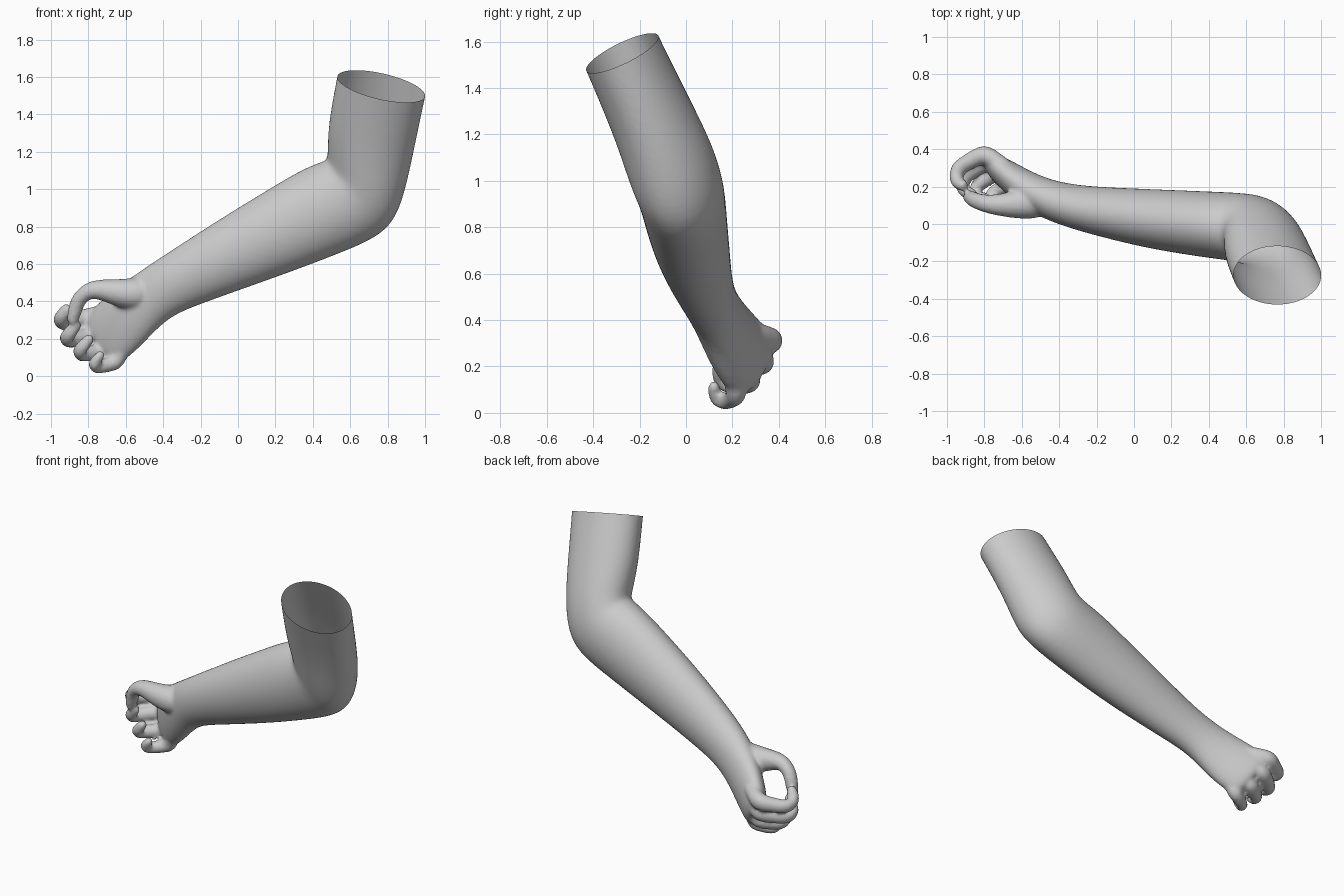
import bpy, bmesh, math
from mathutils import Vector as V

bm = bmesh.new()

def loft(sections, sides=24):
    """Closed skin through elliptical rings given as (centre, half axis u, half axis v)."""
    rings = []
    for c, u, v in sections:
        c, u, v = V(c), V(u), V(v)
        rings.append([bm.verts.new(c + u * math.cos(2 * math.pi * i / sides)
                                   + v * math.sin(2 * math.pi * i / sides)) for i in range(sides)])
    for a, b in zip(rings, rings[1:]):
        for i in range(sides):
            j = (i + 1) % sides
            bm.faces.new((a[i], a[j], b[j], b[i]))
    bm.faces.new(rings[0])
    bm.faces.new(rings[-1][::-1])

def digit(points):
    """Round tube along (x, y, z, radius) joints with a rounded tip."""
    p = [V(q[:3]) for q in points]
    r = [q[3] for q in points]
    end = (p[-1] - p[-2]).normalized()
    p.append(p[-1] + end * r[-1] * 0.75)
    r.append(r[-1] * 0.65)
    side = None
    secs = []
    for i in range(len(p)):
        t = (p[min(i + 1, len(p) - 1)] - p[max(i - 1, 0)]).normalized()
        side = t.orthogonal() if side is None else side - t * side.dot(t)
        side.normalize()
        secs.append((p[i], side * r[i], t.cross(side) * r[i]))
    loft(secs, 14)

# Upper arm, elbow, forearm, wrist and palm
loft([
    ((0.83, -0.41, 1.85), (0.24, 0, -0.05), (0, 0.155, 0.07)),
    ((0.765, -0.275, 1.55), (0.238, 0, -0.05), (0, 0.157, 0.07)),
    ((0.71, -0.145, 1.27), (0.233, 0, -0.06), (0, 0.168, 0.07)),
    ((0.69, -0.075, 1.10), (0.21, 0, -0.09), (0, 0.185, 0.06)),
    ((0.66, -0.04, 1.00), (0.19, 0, -0.15), (0, 0.19, 0.03)),
    ((0.60, -0.02, 0.945), (0.155, 0, -0.205), (0, 0.187, 0)),
    ((0.415, -0.005, 0.87), (0.09, 0, -0.23), (0, 0.18, 0)),
    ((0.20, 0.015, 0.765), (0.08, 0, -0.21), (0, 0.168, 0)),
    ((-0.01, 0.04, 0.665), (0.072, 0, -0.187), (0, 0.152, 0)),
    ((-0.27, 0.08, 0.535), (0.07, 0, -0.15), (0.01, 0.122, 0)),
    ((-0.45, 0.125, 0.44), (0.075, -0.01, -0.123), (0.02, 0.105, 0)),
    ((-0.59, 0.195, 0.315), (0.09, -0.055, -0.135), (0.035, 0.088, 0)),
    ((-0.71, 0.285, 0.205), (0.085, -0.08, -0.14), (0.043, 0.058, -0.008)),
    ((-0.745, 0.305, 0.175), (0.06, -0.06, -0.105), (0.03, 0.04, -0.006)),
])

# Four curled fingers: knuckle, middle joint, end joint, tip, radius
wrist = V((-0.47, 0.14, 0.41))
for mcp, pip, dip, tip, r in [
    ((-0.80, 0.38, 0.31), (-0.95, 0.295, 0.285), (-0.953, 0.225, 0.305), (-0.915, 0.205, 0.36), 0.042),
    ((-0.775, 0.345, 0.215), (-0.92, 0.245, 0.19), (-0.92, 0.175, 0.205), (-0.865, 0.16, 0.275), 0.041),
    ((-0.725, 0.285, 0.13), (-0.85, 0.20, 0.115), (-0.855, 0.145, 0.13), (-0.795, 0.14, 0.20), 0.039),
    ((-0.655, 0.22, 0.07), (-0.765, 0.165, 0.045), (-0.78, 0.125, 0.055), (-0.735, 0.12, 0.115), 0.035),
]:
    m, a, b, t = V(mcp), V(pip), V(dip), V(tip)
    digit([(*wrist.lerp(m, 0.45), r), (*wrist.lerp(m, 0.85), r * 1.25), (*m, r * 1.35),
           (*m.lerp(a, 0.5), r * 1.1), (*a, r * 1.1), (*b, r), (*t, r * 0.8)])

# Thumb
digit([(-0.47, 0.125, 0.45, 0.09), (-0.58, 0.11, 0.435, 0.09), (-0.69, 0.10, 0.455, 0.065),
       (-0.785, 0.105, 0.47, 0.05), (-0.85, 0.125, 0.42, 0.043), (-0.87, 0.14, 0.36, 0.041),
       (-0.885, 0.145, 0.30, 0.033)])

bmesh.ops.recalc_face_normals(bm, faces=bm.faces)
mesh = bpy.data.meshes.new("arm")
bm.to_mesh(mesh)
bm.free()
arm = bpy.data.objects.new("arm", mesh)
bpy.context.collection.objects.link(arm)

# Fuse the parts into one smooth skin
sub = arm.modifiers.new("round", 'SUBSURF')
sub.levels = 2
rem = arm.modifiers.new("fuse", 'REMESH')
rem.mode = 'VOXEL'
rem.voxel_size = 0.012
smo = arm.modifiers.new("soften", 'SMOOTH')
smo.factor = 0.5
smo.iterations = 5
dg = bpy.context.evaluated_depsgraph_get()
skin = bpy.data.meshes.new_from_object(arm.evaluated_get(dg))
arm.modifiers.clear()

# Slice the upper arm to leave an open rim
bm = bmesh.new()
bm.from_mesh(skin)
bmesh.ops.bisect_plane(bm, geom=bm.verts[:] + bm.edges[:] + bm.faces[:],
                       plane_co=(0.765, -0.275, 1.55), plane_no=(0.21, -0.45, 1.0), clear_outer=True)
for f in bm.faces:
    f.smooth = True
bm.to_mesh(skin)
bm.free()
arm.data = skin
